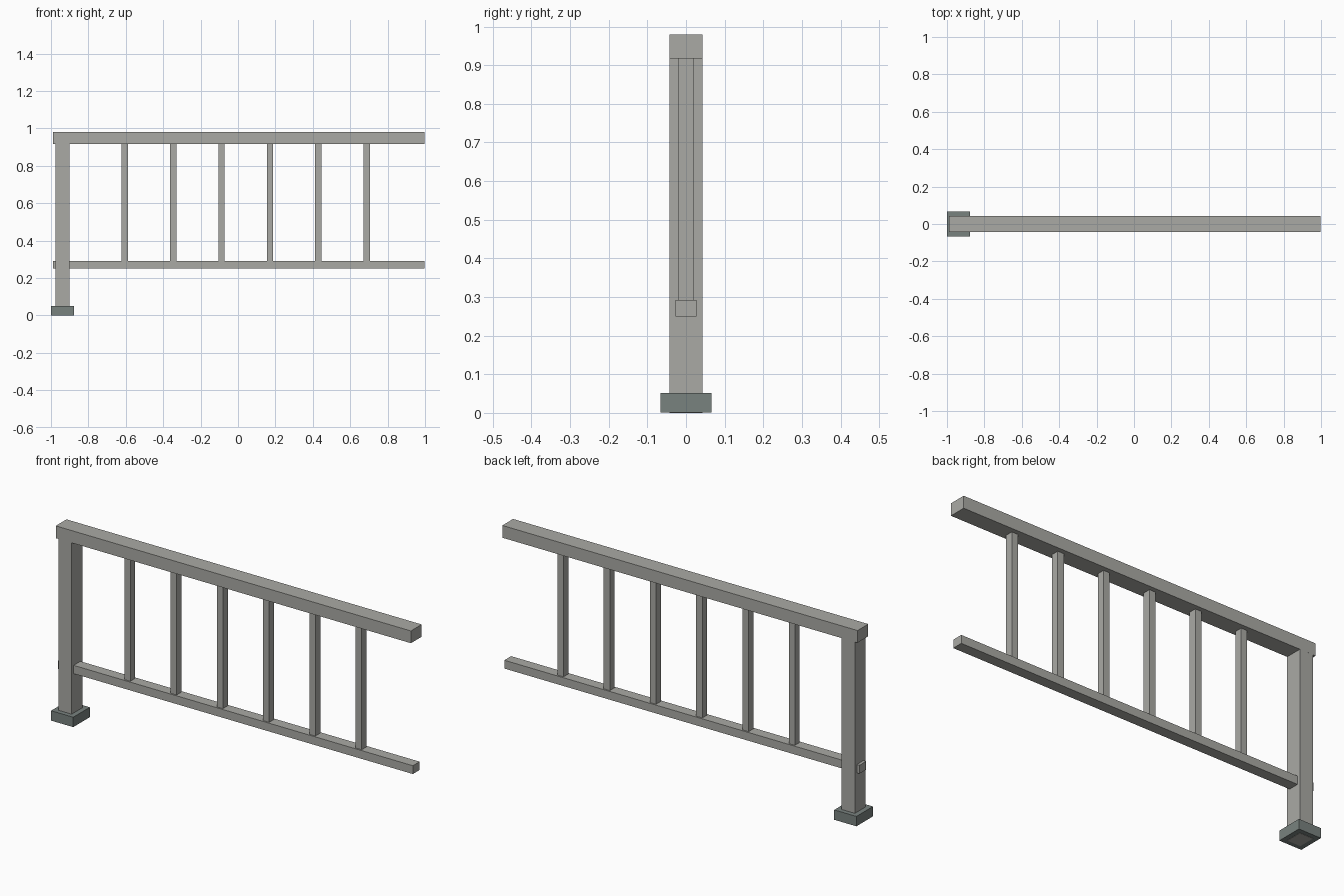
import bpy
import bmesh

cube = bpy.data.objects.get("Cube")
if cube:
    bpy.data.objects.remove(cube, do_unlink=True)


def make_material(name, rgb):
    mat = bpy.data.materials.new(name)
    mat.use_nodes = True
    mat.diffuse_color = (*rgb, 1)
    mat.node_tree.nodes["Principled BSDF"].inputs["Base Color"].default_value = (*rgb, 1)
    return mat


def box(name, xs, half_depth, zs, mat):
    """Axis-aligned box, centred on y = 0, from x and z ranges."""
    bm = bmesh.new()
    bmesh.ops.create_cube(bm, size=1)
    for v in bm.verts:
        v.co.x *= xs[1] - xs[0]
        v.co.y *= half_depth * 2
        v.co.z *= zs[1] - zs[0]
    mesh = bpy.data.meshes.new(name)
    bm.to_mesh(mesh)
    bm.free()
    mesh.materials.append(mat)
    obj = bpy.data.objects.new(name, mesh)
    obj.location = (sum(xs) / 2, 0, sum(zs) / 2)
    bpy.context.collection.objects.link(obj)
    return obj


rail_grey = make_material("warm_grey", (0.402, 0.402, 0.376))
base_grey = make_material("dark_green_grey", (0.190, 0.223, 0.212))

RAIL_TOP = (0.918, 0.98)
RAIL_LOW = (0.25, 0.292)
RAIL_X = (-0.99, 0.998)

# Post standing through its foot block
box("post", (-0.975, -0.901), 0.0428, (0, RAIL_TOP[0]), rail_grey)
box("post_base", (-1.0, -0.876), 0.066, (0.001, 0.051), base_grey)

# Horizontal rails
box("top_rail", RAIL_X, 0.043, RAIL_TOP, rail_grey)
box("bottom_rail", RAIL_X, 0.027, RAIL_LOW, rail_grey)

# Evenly spaced balusters
for i in range(6):
    x = -0.606 + i * 0.259
    box(f"baluster_{i + 1}", (x - 0.017, x + 0.017), 0.0195,
        (RAIL_LOW[1], RAIL_TOP[0]), rail_grey)
